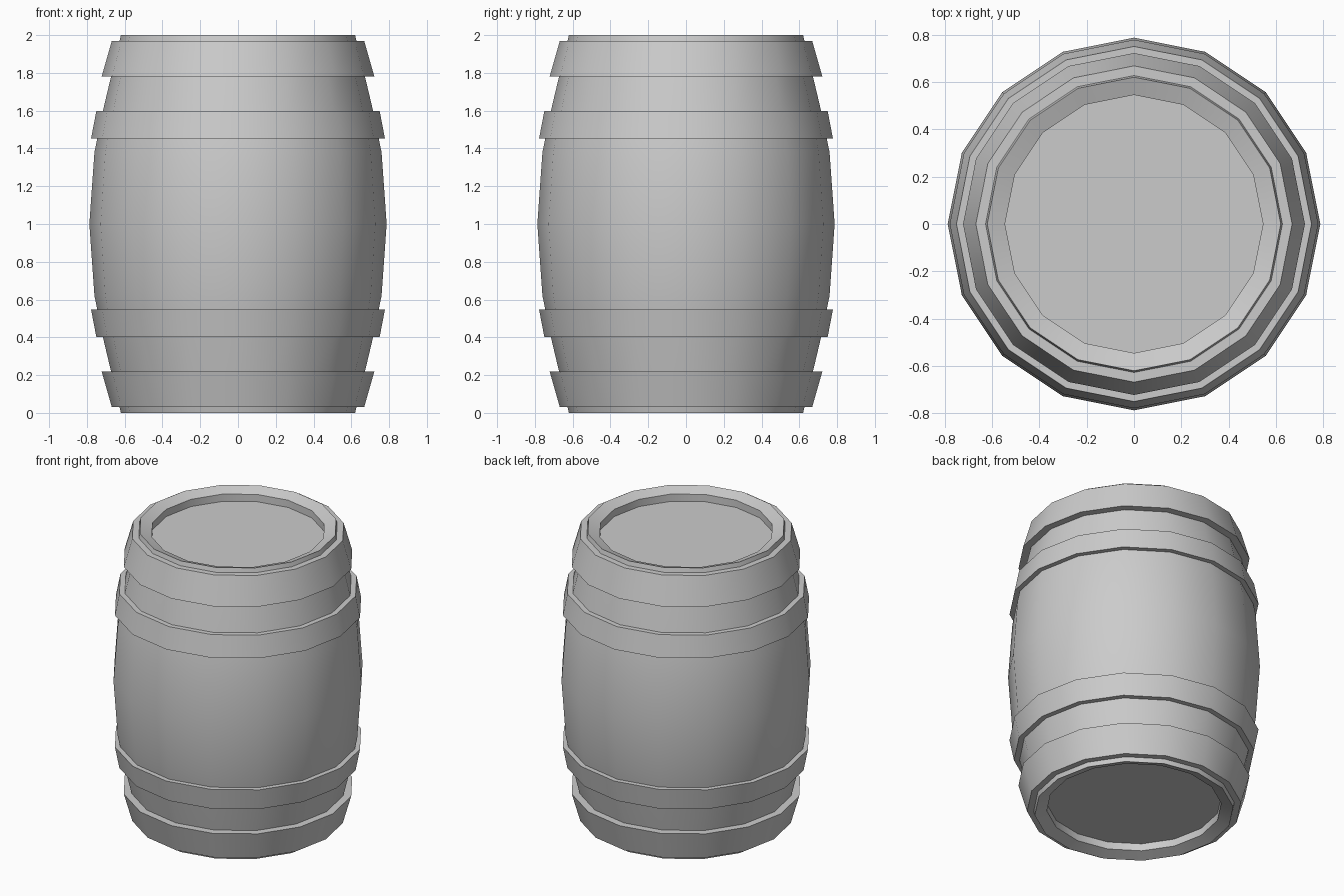
import bpy, bmesh
from math import cos, sin, pi, radians

if "Cube" in bpy.data.objects:
    bpy.data.objects.remove(bpy.data.objects["Cube"])

SIDES = 16


def lathe(name, profile, closed=False, cap=False):
    """Revolve (radius, z) points, ordered upwards on the outside, around z."""
    bm = bmesh.new()
    rings = [[bm.verts.new((r * cos(2 * pi * i / SIDES), r * sin(2 * pi * i / SIDES), z))
              for i in range(SIDES)] for r, z in profile]
    pairs = list(zip(rings, rings[1:]))
    if closed:
        pairs.append((rings[-1], rings[0]))
    for a, b in pairs:
        for i in range(SIDES):
            j = (i + 1) % SIDES
            bm.faces.new((a[i], a[j], b[j], b[i]))
    if cap:
        bm.faces.new(rings[0][::-1])
        bm.faces.new(rings[-1])
    bmesh.ops.recalc_face_normals(bm, faces=bm.faces)
    mesh = bpy.data.meshes.new(name)
    bm.to_mesh(mesh)
    bm.free()
    obj = bpy.data.objects.new(name, mesh)
    bpy.context.collection.objects.link(obj)
    bpy.ops.object.select_all(action='DESELECT')
    obj.select_set(True)
    bpy.context.view_layer.objects.active = obj
    bpy.ops.object.shade_smooth_by_angle(angle=radians(30))
    return obj


# Barrel body: upper half profile mirrored down, with recessed heads at both ends
upper = [(0.76, 1.38), (0.715, 1.60), (0.62, 2.0), (0.545, 1.972), (0.545, 1.922)]
lower = [(r, 2 - z) for r, z in reversed(upper)]
lathe("barrel_body", lower + [(0.787, 1.0)] + upper, cap=True)

# Hoops: (bottom radius, bottom z, top radius, top z, buried inner radii)
hoops = {"end_hoop": (0.722, 1.78, 0.668, 1.97, 0.66, 0.615),
         "middle_hoop": (0.778, 1.452, 0.75, 1.598, 0.735, 0.70)}
for name, (r0, z0, r1, z1, i0, i1) in hoops.items():
    ring = [(r0, z0), (r1, z1), (i1, z1), (i0, z0)]
    lathe("upper_" + name, ring, closed=True)
    lathe("lower_" + name, [(r, 2 - z) for r, z in ring], closed=True)
